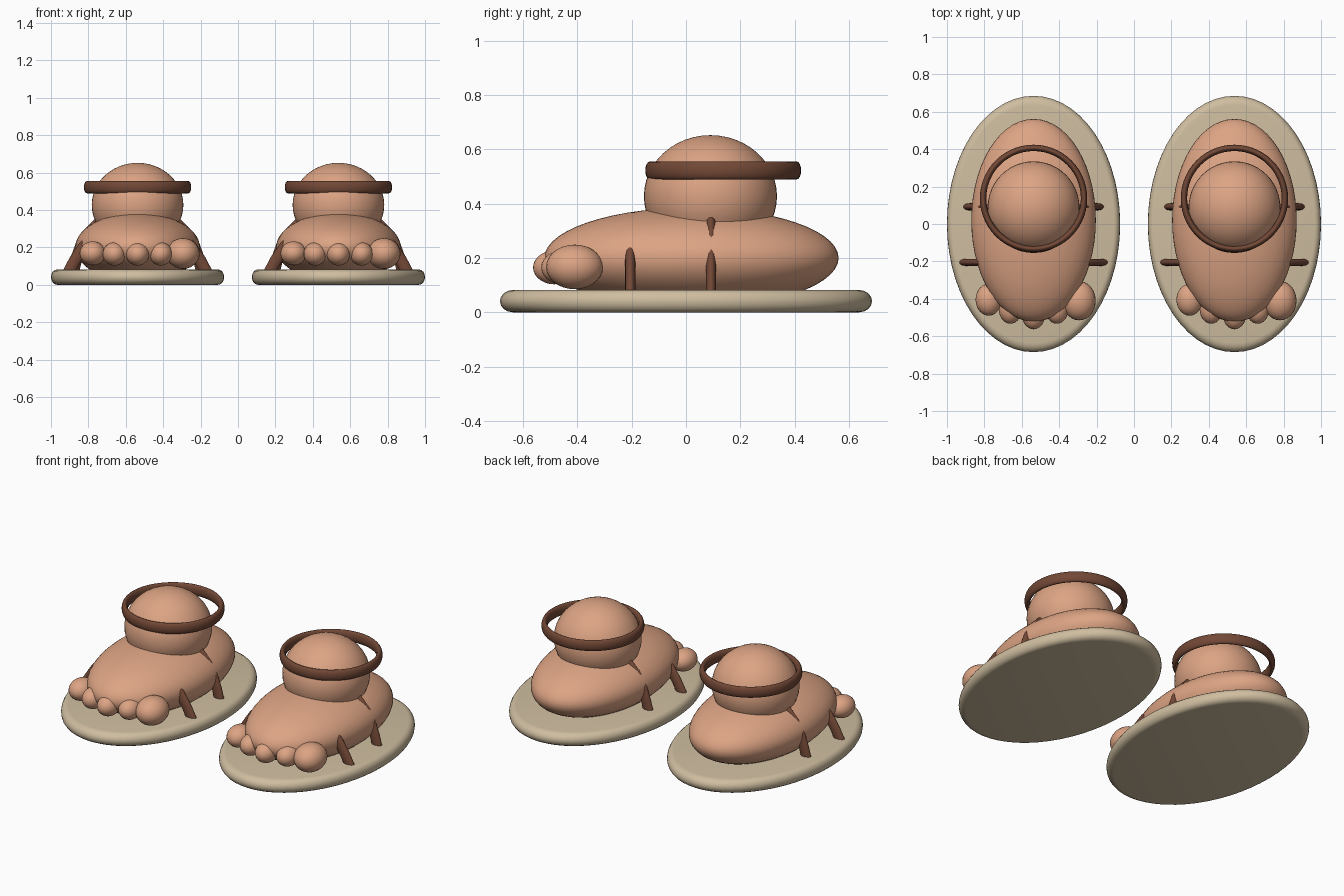
import bpy, math

if "Cube" in bpy.data.objects:
    bpy.data.objects.remove(bpy.data.objects["Cube"])


def material(name, rgb):
    m = bpy.data.materials.new(name)
    m.diffuse_color = (*rgb, 1)
    m.use_nodes = True
    m.node_tree.nodes["Principled BSDF"].inputs["Base Color"].default_value = m.diffuse_color
    return m


SKIN = material("warm skin", (0.72, 0.37, 0.23))
LEATHER = material("brown leather", (0.17, 0.065, 0.037))
SOLE = material("pale straw", (0.62, 0.51, 0.35))


def finish(ob, name, mat):
    ob.name = name
    ob.data.materials.clear()
    ob.data.materials.append(mat)
    bpy.ops.object.shade_smooth_by_angle(angle=math.radians(40))
    return ob


def ellipsoid(name, loc, radii, mat=SKIN, seg=40):
    bpy.ops.mesh.primitive_uv_sphere_add(segments=seg, ring_count=seg // 2, location=loc)
    ob = bpy.context.object
    ob.scale = radii
    return finish(ob, name, mat)


def sole(name, cx):
    # flat oval slab with a rolled rim
    n = 56
    profile = [(0.918, 0.004)]
    for i in range(9):
        a = math.pi * (i / 8 - 0.5)
        profile.append((0.93 + 0.07 * math.cos(a), 0.044 + 0.041 * math.sin(a)))
    verts = [(0.463 * r * math.cos(2 * math.pi * k / n),
              0.685 * r * math.sin(2 * math.pi * k / n), max(0, z - 0.003))
             for r, z in profile[1:] for k in range(n)]
    rings = len(profile) - 1
    faces = [(j * n + k, j * n + (k + 1) % n, (j + 1) * n + (k + 1) % n, (j + 1) * n + k)
             for j in range(rings - 1) for k in range(n)]
    faces += [tuple(reversed(range(n))), tuple(range((rings - 1) * n, rings * n))]
    me = bpy.data.meshes.new(name)
    me.from_pydata(verts, [], faces)
    ob = bpy.data.objects.new(name, me)
    bpy.context.collection.objects.link(ob)
    ob.location.x = cx
    bpy.ops.object.select_all(action='DESELECT')
    ob.select_set(True)
    bpy.context.view_layer.objects.active = ob
    return finish(ob, name, SOLE)


def strap(name, cx, y, side, path):
    # bent strap with a flattened oval section
    n = 16
    verts = []
    for i, (x, z) in enumerate(path):
        a, b = path[max(i - 1, 0)], path[min(i + 1, len(path) - 1)]
        dx, dz = b[0] - a[0], b[1] - a[1]
        ln = math.hypot(dx, dz)
        nx, nz = dz / ln, -dx / ln
        for k in range(n):
            t = side * 2 * math.pi * k / n
            u = 0.032 * math.cos(t)
            verts.append((cx + side * (x + nx * u), y + 0.019 * side * math.sin(t), z + nz * u))
    faces = [(j * n + k, j * n + (k + 1) % n, (j + 1) * n + (k + 1) % n, (j + 1) * n + k)
             for j in range(len(path) - 1) for k in range(n)]
    faces += [tuple(reversed(range(n))), tuple(range((len(path) - 1) * n, len(path) * n))]
    if side < 0:
        verts = [(x, 2 * y - v, z) for x, v, z in verts]
        faces = [tuple(reversed(f)) for f in faces]
    me = bpy.data.meshes.new(name)
    me.from_pydata(verts, [], faces)
    ob = bpy.data.objects.new(name, me)
    bpy.context.collection.objects.link(ob)
    bpy.ops.object.select_all(action='DESELECT')
    ob.select_set(True)
    bpy.context.view_layer.objects.active = ob
    # consistent outward normals
    bpy.ops.object.mode_set(mode='EDIT')
    bpy.ops.mesh.select_all(action='SELECT')
    bpy.ops.mesh.normals_make_consistent(inside=False)
    bpy.ops.object.mode_set(mode='OBJECT')
    return finish(ob, name, LEATHER)


# toes: x offset, y, z, radii
TOES = [(0.243, -0.41, 0.167, (0.089, 0.105, 0.082)),
        (0.124, -0.455, 0.165, (0.062, 0.078, 0.062)),
        (0.0, -0.485, 0.165, (0.062, 0.078, 0.062)),
        (-0.124, -0.455, 0.165, (0.062, 0.078, 0.062)),
        (-0.24, -0.405, 0.168, (0.07, 0.085, 0.064))]
FRONT_PATH = [(0.372, 0.06), (0.335, 0.13), (0.285, 0.205), (0.235, 0.25)]
REAR_PATH = [(0.348, 0.06), (0.33, 0.13), (0.303, 0.205), (0.268, 0.268), (0.215, 0.322), (0.14, 0.35)]

for label, cx in (("left", -0.537), ("right", 0.537)):
    sole(label + "_sole", cx)
    ellipsoid(label + "_foot", (cx, 0.02, 0.2), (0.333, 0.542, 0.185), seg=56)
    ellipsoid(label + "_ankle", (cx, 0.09, 0.427), (0.245, 0.245, 0.225), seg=48)
    for i, (dx, y, z, r) in enumerate(TOES):
        ellipsoid(f"{label}_toe_{i + 1}", (cx + dx, y, z), r, seg=28)
    # ankle band
    bpy.ops.mesh.primitive_torus_add(location=(cx, 0.137, 0.522), major_segments=56,
                                     minor_segments=16, major_radius=0.27, minor_radius=0.017)
    bpy.context.object.scale.z = 1.95
    finish(bpy.context.object, label + "_ankle_band", LEATHER)
    for side in (-1, 1):
        strap(f"{label}_front_strap", cx, -0.205, side, FRONT_PATH)
        strap(f"{label}_rear_strap", cx, 0.092, side, REAR_PATH)
